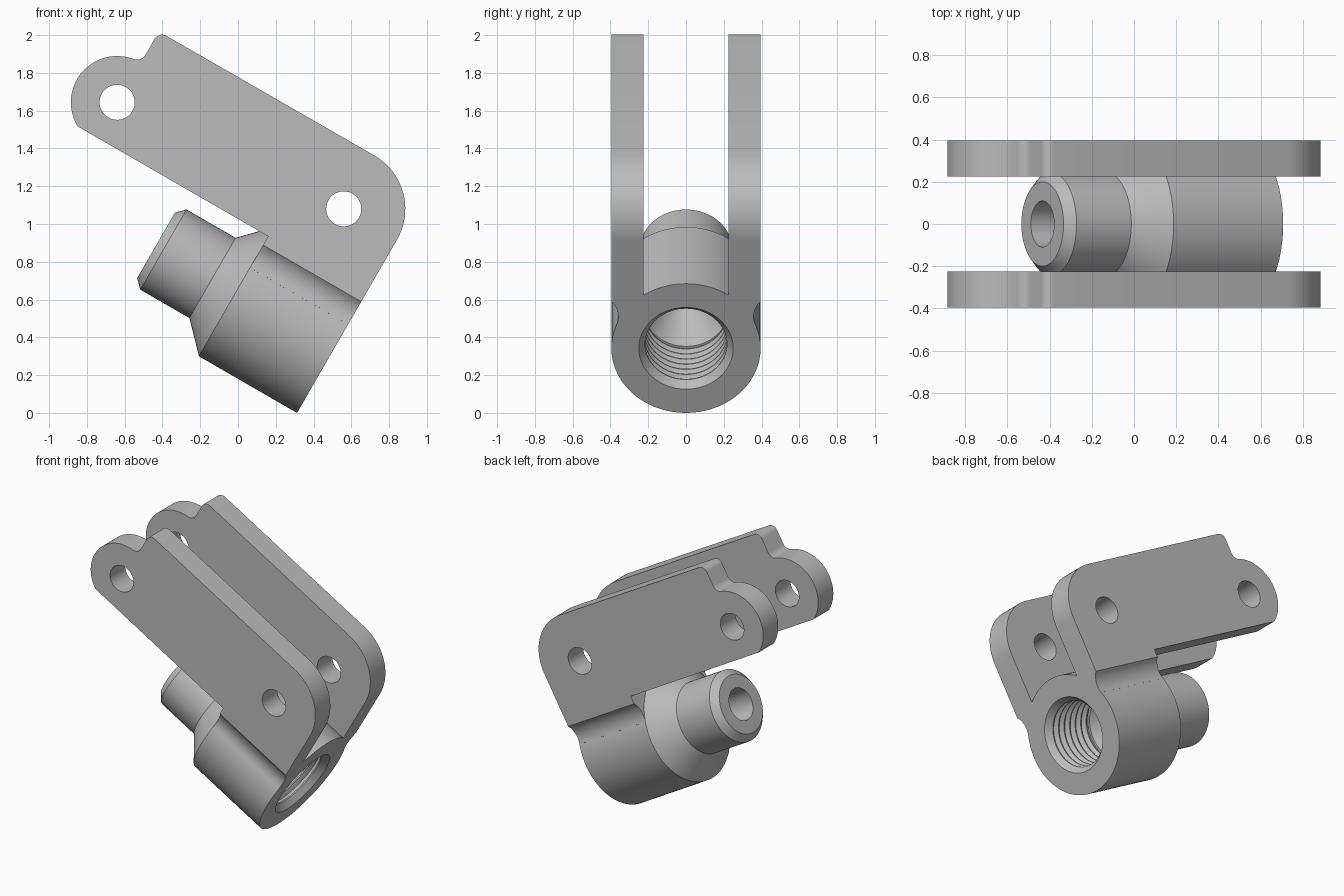
import bpy, bmesh
from math import sin, cos, pi, radians, sqrt, atan2, acos
from mathutils import Matrix, Vector

if "Cube" in bpy.data.objects:
    bpy.data.objects.remove(bpy.data.objects["Cube"])

# Part frame: x runs out of the threaded end, z across the plates, tilted 30 degrees
FRAME = Matrix.Translation((0.51, 0, 0.342)) @ Matrix.Rotation(radians(30), 4, 'Y')
R = 0.395            # barrel radius and plate outer half width
INNER = 0.225        # plate inner half width
LENGTH = 0.6         # barrel length

steel = bpy.data.materials.new("grey_metal")
steel.use_nodes = True
GREY = (0.5, 0.5, 0.5, 1)
steel.diffuse_color = GREY
steel.node_tree.nodes["Principled BSDF"].inputs["Base Color"].default_value = GREY


def finish(bm, name):
    bmesh.ops.remove_doubles(bm, verts=bm.verts, dist=1e-5)
    bmesh.ops.recalc_face_normals(bm, faces=bm.faces)
    bm.transform(FRAME)
    mesh = bpy.data.meshes.new(name)
    bm.to_mesh(mesh)
    bm.free()
    mesh.materials.append(steel)
    obj = bpy.data.objects.new(name, mesh)
    bpy.context.collection.objects.link(obj)
    bpy.ops.object.select_all(action='DESELECT')
    obj.select_set(True)
    bpy.context.view_layer.objects.active = obj
    bpy.ops.object.shade_smooth_by_angle(angle=radians(25))


def loop(bm, points):
    verts = [bm.verts.new(p) for p in points]
    return [bm.edges.new((v, verts[i - 1])) for i, v in enumerate(verts)]


def arc(cx, cy, r, a0, a1, n=16):
    return [(cx + r * cos(a0 + (a1 - a0) * i / n),
             cy + r * sin(a0 + (a1 - a0) * i / n)) for i in range(n + 1)]


def extrude(bm, edges, offset):
    bmesh.ops.triangle_fill(bm, edges=edges, use_beauty=True)
    res = bmesh.ops.extrude_face_region(bm, geom=bm.faces[:], use_keep_orig=True)
    moved = [g for g in res["geom"] if isinstance(g, bmesh.types.BMVert)]
    bmesh.ops.translate(bm, verts=moved, vec=offset)


# Barrel: revolved shell with cone, neck, chamfered tip, threaded and tapered bore
outer = [(0, R), (LENGTH, R), (0.745, 0.245), (1.045, 0.245), (1.09, 0.2)]
bore = [(1.09, 0.11), (0.62, 0.11), (0.41, 0.225), (0.41, 0.24)]
pitch = 0.054
for i in range(7):
    s = 0.4 - i * pitch
    bore += [(s, 0.24), (s - pitch * 0.45, 0.217), (s - pitch * 0.6, 0.217)]
bore += [(0.02, 0.235), (0, 0.25)]
bm = bmesh.new()
profile = loop(bm, [(-s, 0, r) for s, r in outer + bore])
bmesh.ops.spin(bm, geom=profile + bm.verts[:], cent=(0, 0, 0), axis=(1, 0, 0),
               angle=2 * pi, steps=72)
finish(bm, "threaded_barrel")

# Side plate outline, measured inward from the threaded end
PIVOT, LUG = (0.326, 0.664), (1.647, 0.553)
LUG_R, TOP, LOW, STEP, FILLET, EDGE = 0.245, 0.988, 0.338, 0.285, 0.05, 1.643
notch_x = EDGE + FILLET
notch_y = LUG[1] + sqrt((LUG_R + FILLET) ** 2 - (notch_x - LUG[0]) ** 2)
notch_a = atan2(notch_y - LUG[1], notch_x - LUG[0])
low_a = -acos((LUG[1] - LOW) / LUG_R) * -1 - pi / 2
outline = [(0, STEP)]
outline += arc(*PIVOT, PIVOT[0], pi, pi / 2, 20)
outline += arc(EDGE - 0.045, TOP - 0.045, 0.045, pi / 2, 0, 8)
outline += arc(notch_x, notch_y, FILLET, pi, pi + notch_a, 8)
outline += arc(*LUG, LUG_R, notch_a, low_a, 32)[1:]
outline += [(LENGTH, LOW), (LENGTH, STEP)]

# Web profile: concave fillet blending the barrel side into the plate
web_r = 0.13
reach = R + web_r
corner = Vector((R, STEP))
theta = atan2(STEP, R) - acos((corner.length_squared + reach ** 2 - web_r ** 2)
                              / (2 * reach * corner.length))
wc = Vector((reach * cos(theta), reach * sin(theta)))
end_a = atan2(STEP - wc.y, R - wc.x)
web = [(INNER, STEP), (INNER, 0.2), (0.32, 0.12)]
web += arc(wc.x, wc.y, web_r, theta + pi, end_a, 12)

for side, label in ((-1, "front"), (1, "back")):
    bm = bmesh.new()
    edges = loop(bm, [(-s, side * INNER, t) for s, t in outline])
    for hole in (PIVOT, LUG):
        ring = arc(*hole, 0.093, 0, 2 * pi, 32)[:-1]
        edges += loop(bm, [(-s, side * INNER, t) for s, t in ring])
    extrude(bm, edges, (0, side * (R - INNER), 0))
    finish(bm, label + "_side_plate")

    bm = bmesh.new()
    edges = loop(bm, [(0, side * y, t) for y, t in web])
    extrude(bm, edges, (-LENGTH, 0, 0))
    finish(bm, label + "_blend_web")
